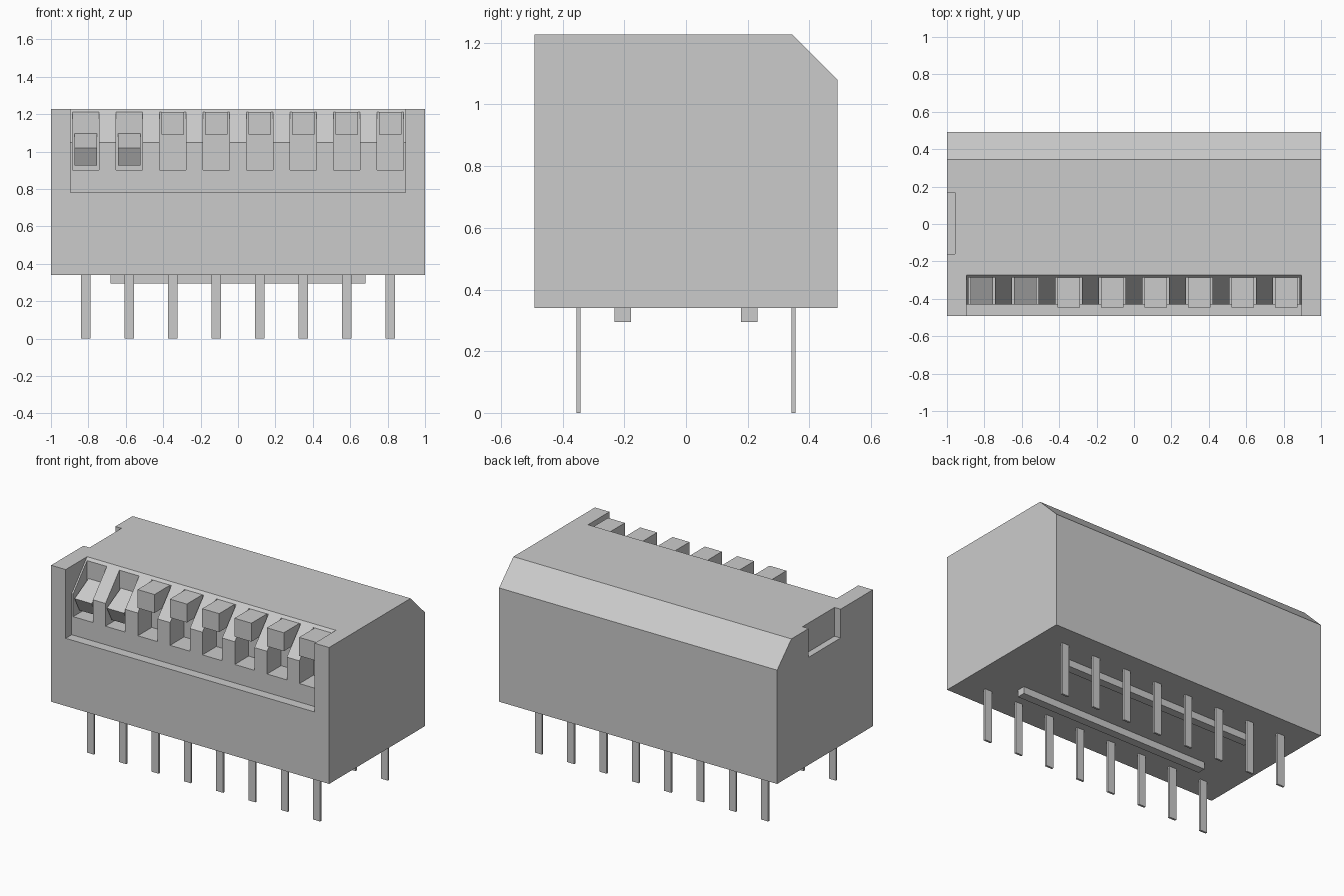
import bpy, bmesh

if "Cube" in bpy.data.objects:
    bpy.data.objects.remove(bpy.data.objects["Cube"])

grey = bpy.data.materials.new("light grey")
grey.use_nodes = True
grey.diffuse_color = (0.6, 0.6, 0.6, 1)
grey.node_tree.nodes["Principled BSDF"].inputs["Base Color"].default_value = (0.6, 0.6, 0.6, 1)


def prism(name, profile, x0, x1):
    """Extrude a (y, z) profile along x."""
    bm = bmesh.new()
    face = bm.faces.new([bm.verts.new((x0, y, z)) for y, z in profile])
    ext = bmesh.ops.extrude_face_region(bm, geom=[face])["geom"]
    bmesh.ops.translate(bm, vec=(x1 - x0, 0, 0),
                        verts=[v for v in ext if isinstance(v, bmesh.types.BMVert)])
    bmesh.ops.recalc_face_normals(bm, faces=bm.faces)
    mesh = bpy.data.meshes.new(name)
    bm.to_mesh(mesh)
    bm.free()
    mesh.materials.append(grey)
    ob = bpy.data.objects.new(name, mesh)
    bpy.context.collection.objects.link(ob)
    return ob


def box(name, x0, x1, y0, y1, z0, z1):
    return prism(name, [(y0, z0), (y1, z0), (y1, z1), (y0, z1)], x0, x1)


def cut(target, cutter):
    """Subtract the cutter from the target and delete it."""
    cutter.hide_render = True
    mod = target.modifiers.new("cut", 'BOOLEAN')
    mod.operation = 'DIFFERENCE'
    mod.solver = 'EXACT'
    mod.object = cutter
    bpy.context.view_layer.objects.active = target
    bpy.ops.object.modifier_apply(modifier=mod.name)
    bpy.data.objects.remove(cutter)


COUNT, PITCH = 8, 0.2325
centres = [(i - (COUNT - 1) / 2) * PITCH for i in range(COUNT)]
BOTTOM, TOP = 0.34, 1.227

# Housing with a chamfered rear top edge
body = prism("housing", [(-0.492, BOTTOM), (0.492, BOTTOM), (0.492, 1.08),
                         (0.345, TOP), (-0.492, TOP)], -1, 1)

# Front recess with a sloped upper panel
cut(body, prism("recess_cutter", [(-0.6, 0.78), (-0.43, 0.78), (-0.43, 1.048),
                                  (-0.272, TOP), (-0.272, 1.35), (-0.6, 1.35)], -0.895, 0.895))

# Marker notch on the right end
cut(body, box("notch_cutter", -1.1, -0.956, -0.16, 0.168, 1.04, 1.35))

# Slots for the switches
for x in centres:
    cut(body, box("slot_cutter", x - 0.071, x + 0.071, -0.47, -0.287, 0.9, 1.3))

# Rocker levers: the first two are pressed down, the rest stand up
down = [(-0.27, 1.105), (-0.43, 1.02), (-0.38, 0.925), (-0.27, 0.984)]
up = [(-0.27, 1.21), (-0.447, 1.21), (-0.447, 1.09), (-0.27, 1.09)]
for i, x in enumerate(centres):
    prism(f"lever_{i + 1}", down if i < 2 else up, x - 0.061, x + 0.061)

# Two rows of pins and the standoff rails underneath
for side, row in ((-1, "front"), (1, "back")):
    for i, x in enumerate(centres):
        y = side * 0.348
        box(f"{row}_pin_{i + 1}", x - 0.025, x + 0.025, y - 0.0065, y + 0.0065, 0, BOTTOM + 0.01)
    y = side * 0.205
    box(f"{row}_rail", -0.683, 0.683, y - 0.027, y + 0.027, 0.295, BOTTOM + 0.01)
